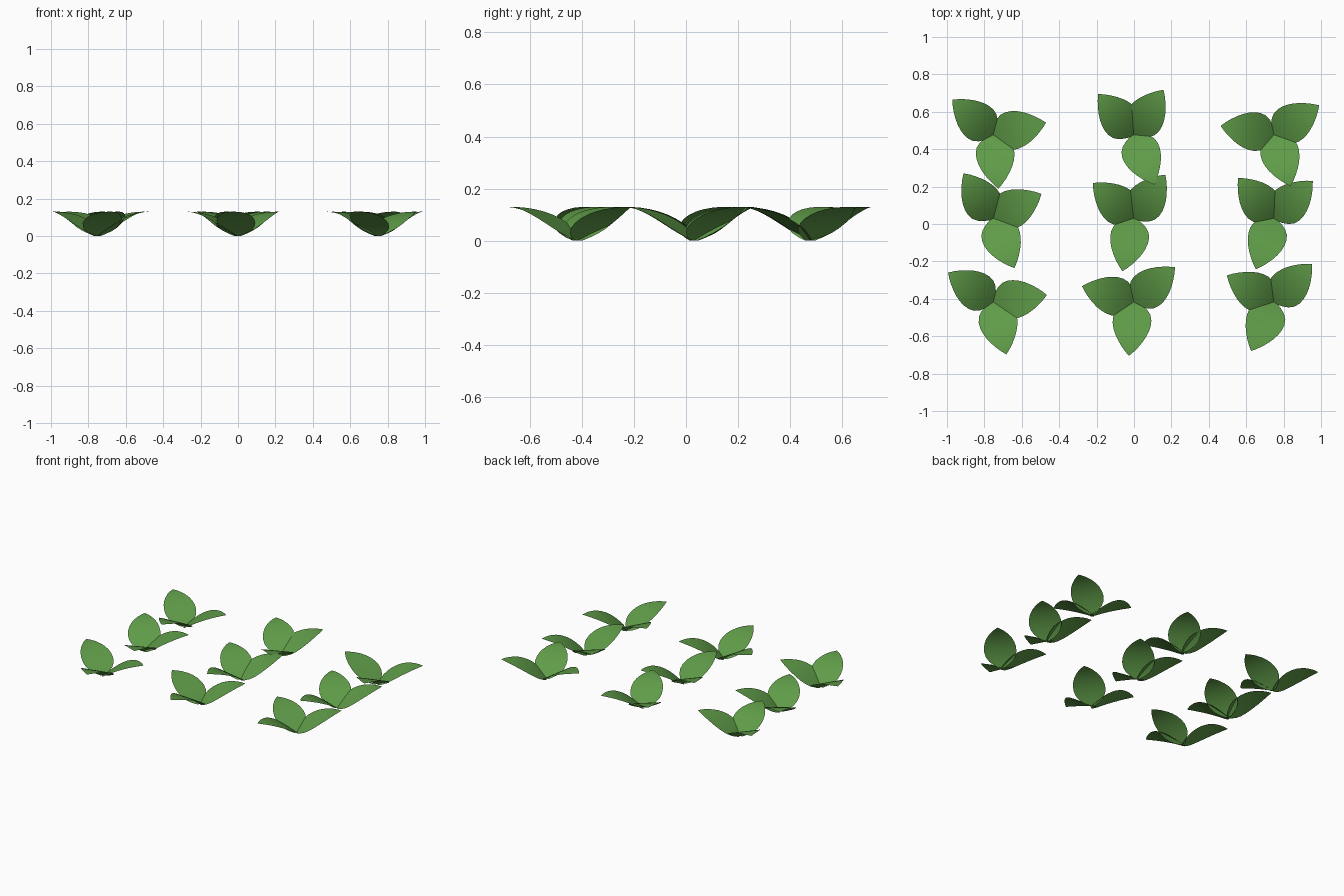
import bpy, math

if "Cube" in bpy.data.objects:
    bpy.data.objects.remove(bpy.data.objects["Cube"])

LENGTH, HEIGHT = 0.288, 0.13

green = bpy.data.materials.new("leaf_green")
green.diffuse_color = (0.115, 0.33, 0.065, 1)
green.use_nodes = True
green.node_tree.nodes["Principled BSDF"].inputs["Base Color"].default_value = green.diffuse_color

# leaf outline: distance from the stem, half width
OUTLINE = [(0, 0.018), (0.015, 0.048), (0.035, 0.076), (0.06, 0.095), (0.09, 0.103),
           (0.12, 0.102), (0.15, 0.095), (0.18, 0.083), (0.21, 0.066),
           (0.24, 0.045), (0.265, 0.024), (LENGTH, 0.001)]
ACROSS = 4

# leaf directions in degrees for each sprout, by (column, row)
SPROUTS = {
    (-1, -1): (7.5, 147, 284), (-1, 0): (27, 123.5, 293), (-1, 1): (13, 139.5, 275.5),
    (0, -1): (40, 163, 265), (0, 0): (54, 139, 258), (0, 1): (56.5, 131, 292.5),
    (1, -1): (45, 150.5, 245), (1, 0): (44, 131.5, 250.5), (1, 1): (33, 170.5, 288),
}


def add_leaf(verts, faces, degrees):
    """Arched leaf that rises steeply from the stem and levels out at the tip."""
    c, s = math.cos(math.radians(degrees)), math.sin(math.radians(degrees))
    start = len(verts)
    for r, half in OUTLINE:
        z = HEIGHT * (1 - (1 - r / LENGTH) ** 2)
        for j in range(ACROSS + 1):
            w = half * (2 * j / ACROSS - 1)
            verts.append((r * c - w * s, r * s + w * c, z))
    n = ACROSS + 1
    for i in range(len(OUTLINE) - 1):
        for j in range(ACROSS):
            a = start + i * n + j
            faces.append((a, a + n, a + n + 1, a + 1))


# nine three-leaved sprouts on a grid
for (col, row), angles in SPROUTS.items():
    verts, faces = [], []
    for a in angles:
        add_leaf(verts, faces, a)
    mesh = bpy.data.meshes.new("sprout")
    mesh.from_pydata(verts, [], faces)
    mesh.materials.append(green)
    mesh.polygons.foreach_set("use_smooth", [True] * len(faces))
    mesh.update()
    sprout = bpy.data.objects.new(f"sprout_{col + 2}_{row + 2}", mesh)
    sprout.location = (0.75 * col - 0.002, 0.03 + 0.447 * row, 0)
    bpy.context.collection.objects.link(sprout)
